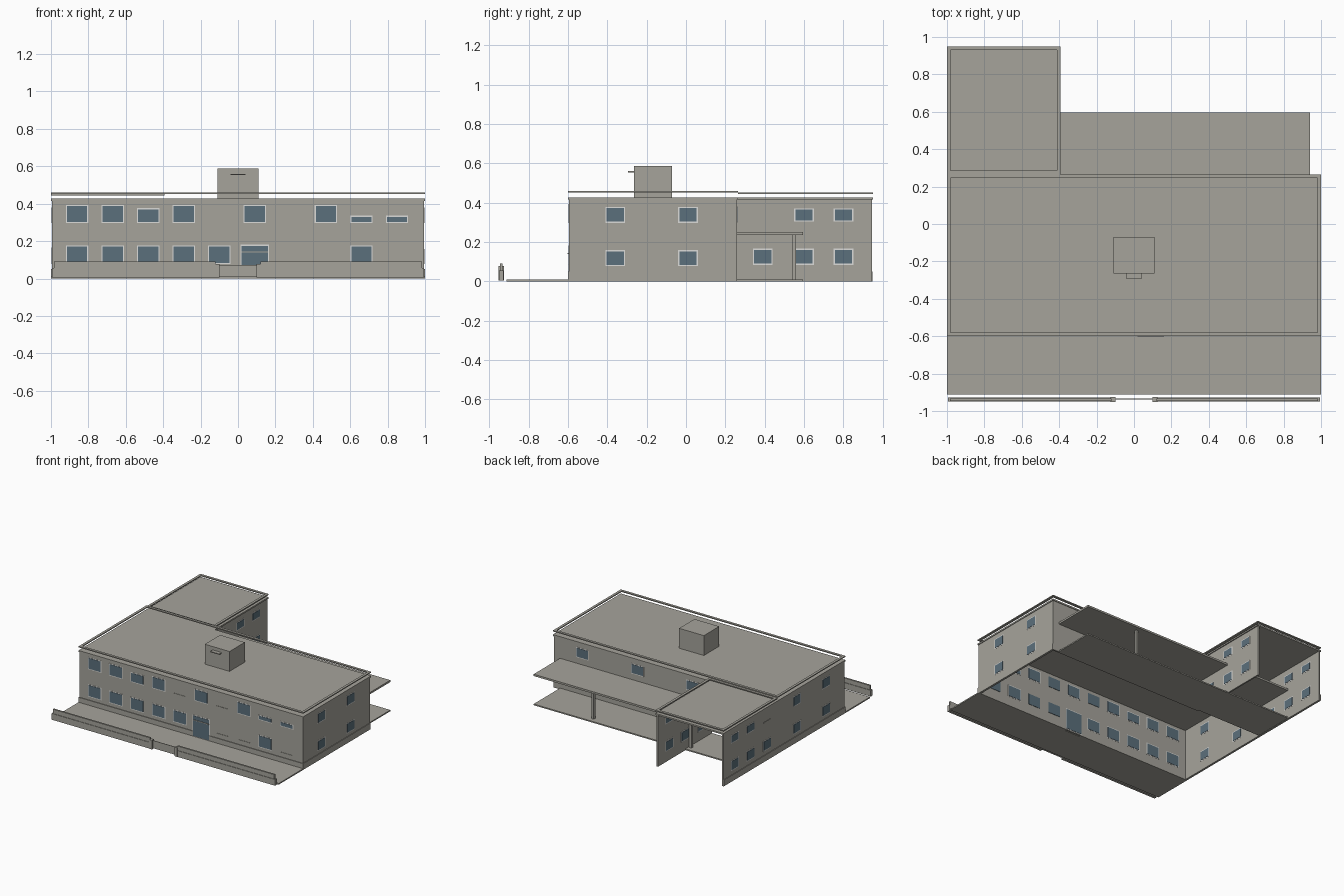
import bpy, bmesh
from mathutils import Matrix, Vector

if "Cube" in bpy.data.objects:
    bpy.data.objects.remove(bpy.data.objects["Cube"])


def material(name, rgb):
    m = bpy.data.materials.new(name)
    m.diffuse_color = (*rgb, 1)
    m.use_nodes = True
    m.node_tree.nodes["Principled BSDF"].inputs["Base Color"].default_value = m.diffuse_color
    return m


STONE = material("warm grey", (0.38, 0.37, 0.33))
GLASS = material("slate blue glass", (0.105, 0.16, 0.20))
FRAME = material("pale frame", (0.72, 0.72, 0.70))


def boxes(name, specs, mat):
    """One object made of boxes given as (x0, x1, y0, y1, z0, z1)."""
    bm = bmesh.new()
    for x0, x1, y0, y1, z0, z1 in specs:
        size = Matrix.Diagonal((x1 - x0, y1 - y0, z1 - z0, 1))
        mid = Vector((x0 + x1, y0 + y1, z0 + z1)) / 2
        bmesh.ops.create_cube(bm, size=1, matrix=Matrix.Translation(mid) @ size)
    me = bpy.data.meshes.new(name)
    bm.to_mesh(me)
    bm.free()
    me.materials.append(mat)
    ob = bpy.data.objects.new(name, me)
    bpy.context.collection.objects.link(ob)
    return ob


def ring(x0, x1, y0, y1, z0, z1, w):
    """Four bars around a rectangle."""
    return [(x0, x1, y0, y0 + w, z0, z1), (x0, x1, y1 - w, y1, z0, z1),
            (x0, x0 + w, y0 + w, y1 - w, z0, z1), (x1 - w, x1, y0 + w, y1 - w, z0, z1)]


T = 0.012      # wall thickness
E = 0.995      # outer wall face in x
TOP = 0.415    # underside of the roof


def wall(name, axis, pos, out, a0, a1, windows):
    """Wall with its outer face at pos; windows are (centre, half width, z0, z1, seen outside)."""
    def span(a, b, d0, d1, z0, z1):
        p, q = sorted((pos + out * d0, pos + out * d1))
        return (p, q, a, b, z0, z1) if axis == 'x' else (a, b, p, q, z0, z1)

    boxes(name + "_wall", [span(a0, a1, -T, 0, 0, TOP)], STONE)
    glass, frames, sills = [], [], []
    for c, h, z0, z1, seen in windows:
        if seen:
            g = 0.006
            frames.append(span(c - h - g, c + h + g, -T - 0.001, 0.001, z0 - g, z1 + g))
            glass.append(span(c - h, c + h, -T - 0.003, 0.003, z0, z1))
        else:
            glass.append(span(c - h, c + h, -T - 0.003, -T, z0, z1))
            sills.append(span(c - h, c + h, 0, 0.003, z0, z0 + 0.006))
    boxes(name + "_window_frames", frames, FRAME)
    boxes(name + "_window_glass", glass, GLASS)
    if sills:
        boxes(name + "_sills", sills, STONE)


# Front wall: ten bays on two floors, entrance in the sixth bay
front = []
for i in range(10):
    c = -0.86 + 0.19 * i
    top = {2: 0.37, 8: 0.33, 9: 0.33}.get(i, 0.388)
    front.append((c, 0.054, 0.303, top, i not in (4, 6)))
    if i != 5:
        front.append((c, 0.054, 0.083, 0.17, i not in (6, 7, 9)))
front.append((0.09, 0.07, 0.012, 0.175, True))
wall("front", 'y', -0.595, -1, -E, E, front)
boxes("entrance_transom", [(0.02, 0.16, -0.602, -0.597, 0.138, 0.144)], STONE)

# Side walls
main_side = [(y, 0.044, z, z + 0.07, True) for y in (-0.36, 0.01) for z in (0.083, 0.303)]
wing_side = [(y, 0.044, z, z + (0.07 if z < 0.2 else 0.055), not (y < 0.5 and z > 0.2))
             for y in (0.39, 0.6, 0.8) for z in (0.09, 0.31)]
wall("right", 'x', E, 1, -0.595, 0.255, main_side)
wall("left", 'x', -E, -1, -0.595, 0.945, main_side + wing_side)
wall("wing_right", 'x', -0.40, 1, 0.255, 0.945, wing_side)

# Back wall, reaching only as far as the wing
wall("back", 'y', 0.26, 1, -0.40, E,
     [(x, 0.05, 0.305, 0.375, True) for x in (-0.24, 0.25, 0.74)])

# Roofs and floating parapet rails
boxes("main_roof", [(-1, 1, -0.6, 0.265, TOP, 0.427)], STONE)
boxes("wing_roof", [(-1, -0.392, 0.265, 0.95, TOP, 0.427)], STONE)
boxes("main_parapet_rail", ring(-1, 1, -0.6, 0.265, 0.452, 0.46, 0.02), STONE)
boxes("wing_parapet_rail", ring(-1, -0.392, 0.265, 0.95, 0.444, 0.452, 0.02), STONE)

# Low plinth at the foot of the outer walls
boxes("plinth", [(-1, 0.02, -0.6, -0.595, 0, 0.05), (0.16, 1, -0.6, -0.595, 0, 0.05),
                 (-1, -E, -0.6, 0.948, 0, 0.05), (E, 1, -0.6, 0.26, 0, 0.05)], STONE)

# Rooftop plant room with a small hood
boxes("plant_room", [(-0.11, 0.11, -0.265, -0.07, 0.427, 0.587)], STONE)
boxes("plant_room_hood", [(-0.04, 0.04, -0.295, -0.265, 0.553, 0.56)], STONE)

# Rear porch running under the wing
boxes("porch_floor", [(-0.98, 0.94, 0.26, 0.595, 0, 0.01)], STONE)
boxes("porch_canopy", [(-0.98, 0.94, 0.26, 0.595, 0.235, 0.25)], STONE)
boxes("porch_columns", [(x - 0.01, x + 0.01, 0.54, 0.56, 0.01, 0.235)
                        for x in (-0.43, 0.44)], STONE)

# Front terrace, boundary wall and gate
boxes("terrace", [(-1, 1, -0.912, -0.6, 0, 0.01)], STONE)
fence = []
for s in (-1, 1):
    for a, b, y0, y1, z0, z1 in ((0.11, 0.995, -0.95, -0.928, 0.005, 0.055),
                                 (0.12, 0.985, -0.946, -0.932, 0.055, 0.09),
                                 (0.10, 0.125, -0.952, -0.926, 0.005, 0.078)):
        fence.append((min(s * a, s * b), max(s * a, s * b), y0, y1, z0, z1))
boxes("boundary_wall", fence, STONE)
boxes("gate", [(-0.10, 0.10, -0.938, -0.934, 0.01, 0.072)], STONE)
